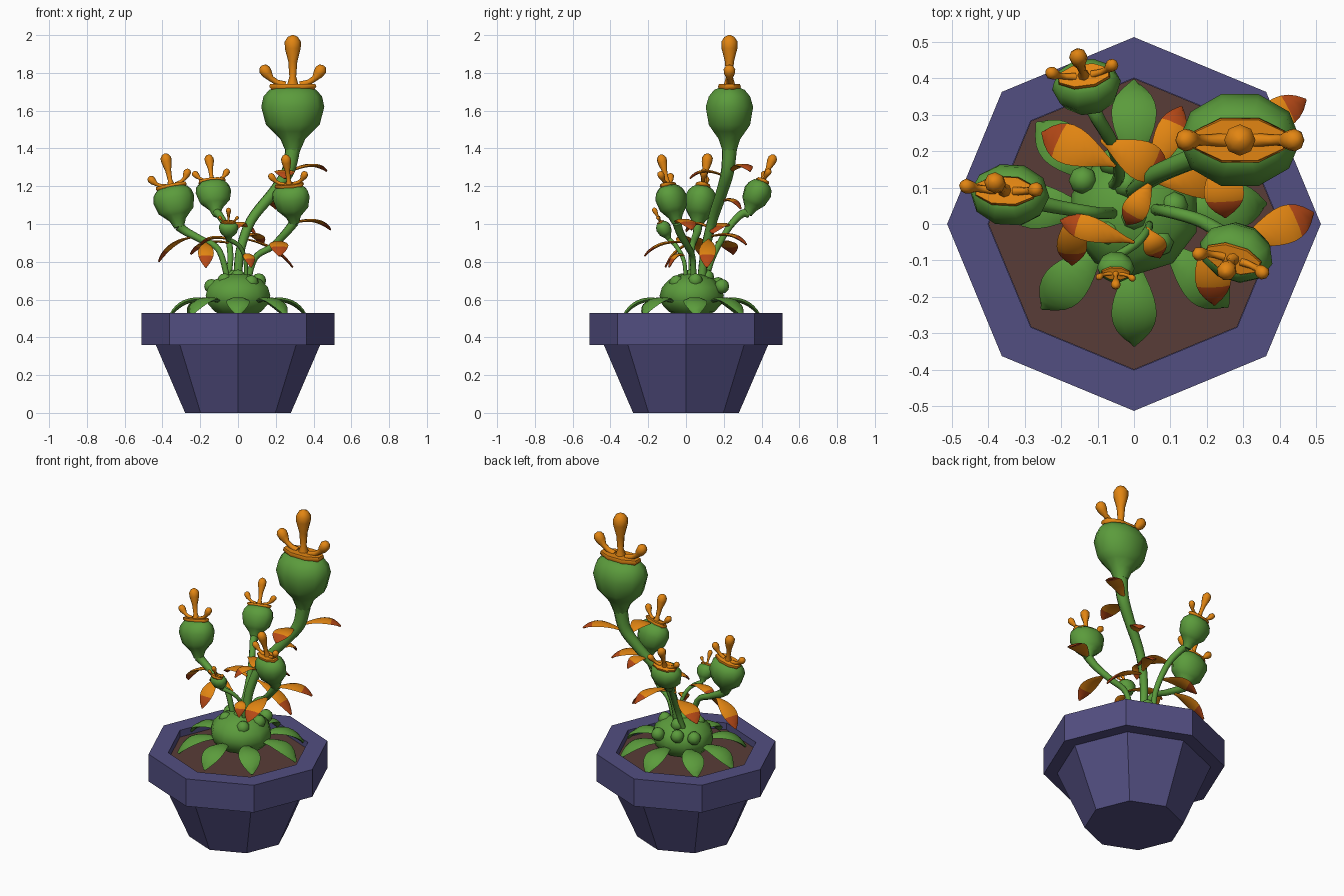
import bpy, bmesh, math
from mathutils import Vector as V

if "Cube" in bpy.data.objects:
    bpy.data.objects.remove(bpy.data.objects["Cube"])


def material(name, rgb):
    m = bpy.data.materials.new(name)
    m.diffuse_color = (*rgb, 1)
    m.use_nodes = True
    m.node_tree.nodes["Principled BSDF"].inputs["Base Color"].default_value = m.diffuse_color
    return m


POT = material("purple_clay", (0.085, 0.077, 0.22))
SOIL = material("brown_soil", (0.098, 0.045, 0.038))
GREEN = material("plant_green", (0.105, 0.33, 0.045))
ORANGE = material("orange", (0.76, 0.235, 0.006))
RED = material("rust_red", (0.46, 0.065, 0.008))


def finish(name, bm, mats, smooth=True):
    bmesh.ops.recalc_face_normals(bm, faces=bm.faces)
    me = bpy.data.meshes.new(name)
    bm.to_mesh(me)
    bm.free()
    ob = bpy.data.objects.new(name, me)
    bpy.context.collection.objects.link(ob)
    for m in mats:
        me.materials.append(m)
    if smooth:
        bpy.ops.object.select_all(action='DESELECT')
        ob.select_set(True)
        bpy.context.view_layer.objects.active = ob
        bpy.ops.object.shade_smooth_by_angle(angle=math.radians(58))
    return ob


def sweep(name, pts, rads, side, mats, sides=8, tip=9, smooth=True, turn=0.0):
    """Elliptical rings along a path; rings past fraction 'tip' use the 2nd material."""
    bm = bmesh.new()
    rings, n = [], len(pts)
    for i, p in enumerate(pts):
        t = (pts[min(i + 1, n - 1)] - pts[max(i - 1, 0)]).normalized()
        x = (side - t * side.dot(t)).normalized()
        y = t.cross(x)
        a, b = rads[i]
        ang = [2 * math.pi * (k + turn) / sides for k in range(sides)]
        rings.append([bm.verts.new(p + x * a * math.cos(q) + y * b * math.sin(q)) for q in ang])
    for i in range(n - 1):
        for k in range(sides):
            j = (k + 1) % sides
            f = bm.faces.new((rings[i][k], rings[i][j], rings[i + 1][j], rings[i + 1][k]))
            f.material_index = int(i / (n - 1) >= tip)
    bm.faces.new(rings[0])
    bm.faces.new(rings[-1]).material_index = int(tip < 1)
    return finish(name, bm, mats, smooth)


def spline(pts, steps=5):
    """Catmull-Rom curve through the points."""
    p = [pts[0]] + pts + [pts[-1]]
    out = []
    for i in range(1, len(p) - 2):
        a, b, c, d = p[i - 1:i + 3]
        for s in range(steps):
            t = s / steps
            out.append(0.5 * (2 * b + (c - a) * t + (2 * a - 5 * b + 4 * c - d) * t * t
                              + (3 * b - a - 3 * c + d) * t ** 3))
    return out + [pts[-1]]


def leaf(name, base, tip, width, lift, mats, thick=0.011, red=9):
    a, c = V(base), V(tip)
    b = (a + c) / 2 + (c - a) * V((0.12, 0.12, 0)).length + V((0, 0, lift))
    pts, rads = [], []
    for i in range(11):
        t = i / 10
        pts.append(a * (1 - t) ** 2 + b * 2 * t * (1 - t) + c * t * t)
        w = max(0.1, math.sin(math.pi * min(1, t ** 1.25)) ** 0.75)
        rads.append((width * w, thick * (0.5 + 0.5 * w)))
    side = (c - a).cross(V((0, 0, 1)))
    sweep(name, pts, rads, side, mats, 6, red)


def sphere(name, c, r, seg=10, rings=7):
    bm = bmesh.new()
    bmesh.ops.create_uvsphere(bm, u_segments=seg, v_segments=rings, radius=1)
    bmesh.ops.scale(bm, vec=V(r), verts=bm.verts)
    bmesh.ops.translate(bm, vec=V(c), verts=bm.verts)
    finish(name, bm, [GREEN])


# Octagonal pot with thick rim and recessed soil
def octagon_lathe(name, prof, mat):
    bm = bmesh.new()
    rings = [[bm.verts.new((r * math.cos(k * math.pi / 4), r * math.sin(k * math.pi / 4), z))
              for k in range(8)] for r, z in prof]
    for lo, hi in zip(rings, rings[1:]):
        for k in range(8):
            j = (k + 1) % 8
            bm.faces.new((lo[k], lo[j], hi[j], hi[k]))
    bm.faces.new(rings[0])
    bm.faces.new(rings[-1])
    finish(name, bm, [mat], False)


octagon_lathe("pot", [(0.28, 0), (0.435, 0.36), (0.512, 0.36), (0.512, 0.53),
                      (0.4, 0.53), (0.4, 0.47)], POT)
octagon_lathe("soil", [(0.399, 0.472), (0.399, 0.488)], SOIL)

# Green crown with bumps and ground leaves
sphere("crown", (0, 0.03, 0.62), (0.18, 0.17, 0.12), 10, 8)
bumps = [(-0.14, 0.12, 0.67), (-0.07, -0.02, 0.70), (0.07, -0.05, 0.69), (0.06, 0.19, 0.67),
         (-0.02, 0.11, 0.72), (0.11, 0.05, 0.70), (-0.06, 0.17, 0.68), (0.0, 0.02, 0.72)]
for i, c in enumerate(bumps):
    sphere(f"bump_{i}", c, (0.039, 0.039, 0.039), 8, 6)
for i, deg in enumerate((4, 48, 90, 137, 176, 226, 270, 315)):
    d = V((math.cos(math.radians(deg)), math.sin(math.radians(deg)), 0))
    o = V((0, 0.03, 0))
    leaf(f"ground_leaf_{i}", o + d * 0.11 + V((0, 0, 0.58)), o + d * 0.36 + V((0, 0, 0.515)),
         0.062, 0.105, [GREEN], 0.014)

BULB = [(-0.23, 0.04, 0.04), (-0.17, 0.066, 0.06), (-0.13, 0.105, 0.09), (-0.095, 0.142, 0.115),
        (0, 0.167, 0.132), (0.055, 0.155, 0.115), (0.09, 0.125, 0.085), (0.1, 0.10, 0.06)]
LIP = [(0.085, 0.115, 0.05), (0.105, 0.135, 0.066), (0.122, 0.13, 0.06), (0.122, 0.08, 0.03)]
MIDDLE = [(0.11, 0.032), (0.16, 0.018), (0.24, 0.024), (0.31, 0.042), (0.345, 0.043),
          (0.37, 0.027), (0.38, 0.006)]
OUTER = [(0.04, 0.115, 0.02), (0.085, 0.13, 0.015), (0.115, 0.15, 0.016), (0.135, 0.175, 0.028),
         (0.15, 0.198, 0.031), (0.158, 0.215, 0.02), (0.161, 0.22, 0.005)]


# Flower: stem, bulb, lip and three stamens
def flower(name, c, axis, lateral, s, stem, r0):
    c, n = V(c), V(axis).normalized()
    l = V(lateral)
    l = (l - n * l.dot(n)).normalized()

    def at(h, x=0.0):
        return c + n * h * s + l * x * s

    path = spline([V(p) for p in stem] + [at(-0.22)])
    r1, m = 0.042 * s, len(path) - 1
    rr = [r0 + (r1 - r0) * (i / m) ** 2 for i in range(m + 1)]
    sweep(name + "_stem", path, [(r, r) for r in rr], V((0.3, 1, 0)), [GREEN])
    sweep(name + "_bulb", [at(h) for h, a, b in BULB], [(a * s, b * s) for h, a, b in BULB],
          l, [GREEN], 10)
    sweep(name + "_lip", [at(h) for h, a, b in LIP], [(a * s, b * s) for h, a, b in LIP],
          l, [ORANGE], 8, turn=0.5)
    sweep(name + "_middle_stamen", [at(h) for h, r in MIDDLE], [(r * s, r * s) for h, r in MIDDLE],
          l, [ORANGE])
    for sg, tag in ((1, "right"), (-1, "left")):
        sweep(f"{name}_{tag}_stamen", [at(h, sg * x) for x, h, r in OUTER],
              [(r * s, r * s) for x, h, r in OUTER], n.cross(l), [ORANGE])


flower("tall_flower", (0.29, 0.23, 1.62), (0, 0, 1), (1, 0, 0), 1,
       [(0.0, 0.08, 0.68), (0.01, 0.1, 0.85), (0.07, 0.14, 1.02), (0.19, 0.19, 1.17),
        (0.265, 0.22, 1.28)], 0.024)
flower("left_flower", (-0.34, 0.08, 1.13), (-0.05, 0.04, 0.26), (0.2, -0.01, 0.04), 0.66,
       [(-0.05, 0.03, 0.68), (-0.1, 0.03, 0.86), (-0.2, 0.045, 0.92), (-0.275, 0.06, 0.96)], 0.016)
flower("back_flower", (-0.13, 0.38, 1.17), (-0.025, 0.085, 0.19), (0.175, 0.04, 0.05), 0.57,
       [(-0.06, 0.1, 0.68), (-0.04, 0.14, 0.82), (-0.06, 0.22, 0.97), (-0.1, 0.29, 1.05)], 0.016)
flower("right_flower", (0.28, -0.08, 1.14), (-0.03, -0.055, 0.23), (0.19, -0.05, -0.01), 0.62,
       [(0.05, 0.04, 0.68), (0.09, 0.035, 0.82), (0.18, 0.01, 0.88), (0.25, -0.03, 0.95)], 0.016)
flower("small_flower", (-0.05, -0.12, 0.98), (0, -0.05, 0.1), (0.1, -0.01, 0.01), 0.31,
       [(0.04, 0.0, 0.68), (0.04, -0.01, 0.8), (0.01, -0.05, 0.88)], 0.011)

# Orange stem leaves with rust tips: base, tip, half width
leaves = [((0.26, 0.23, 1.27), (0.47, 0.34, 1.28), 0.045), ((0.24, 0.21, 1.25), (0.25, 0.02, 1.24), 0.055),
          ((0.28, -0.06, 1.0), (0.49, 0.03, 0.97), 0.052), ((0.21, 0.0, 0.9), (0.22, -0.22, 0.83), 0.05),
          ((0.04, 0.12, 0.92), (0.29, 0.11, 0.77), 0.045), ((-0.24, 0.05, 0.93), (-0.42, 0.11, 0.80), 0.05),
          ((-0.05, 0.16, 0.9), (-0.25, 0.25, 0.84), 0.055), ((-0.17, 0.04, 0.9), (-0.17, -0.11, 0.77), 0.042),
          ((0.05, 0.12, 0.98), (-0.02, 0.0, 0.96), 0.036), ((-0.09, 0.23, 0.98), (0.09, 0.14, 0.95), 0.055),
          ((0.14, 0.17, 1.11), (0.2, 0.29, 1.08), 0.045), ((0.04, 0.12, 0.93), (0.13, 0.32, 0.89), 0.04),
          ((0.035, -0.01, 0.83), (0.07, -0.09, 0.77), 0.033), ((0.0, -0.05, 0.9), (-0.2, 0.01, 0.89), 0.035)]
for i, (a, b, w) in enumerate(leaves):
    leaf(f"stem_leaf_{i}", a, b, w, 0.07, [ORANGE, RED], 0.009, 0.7)
